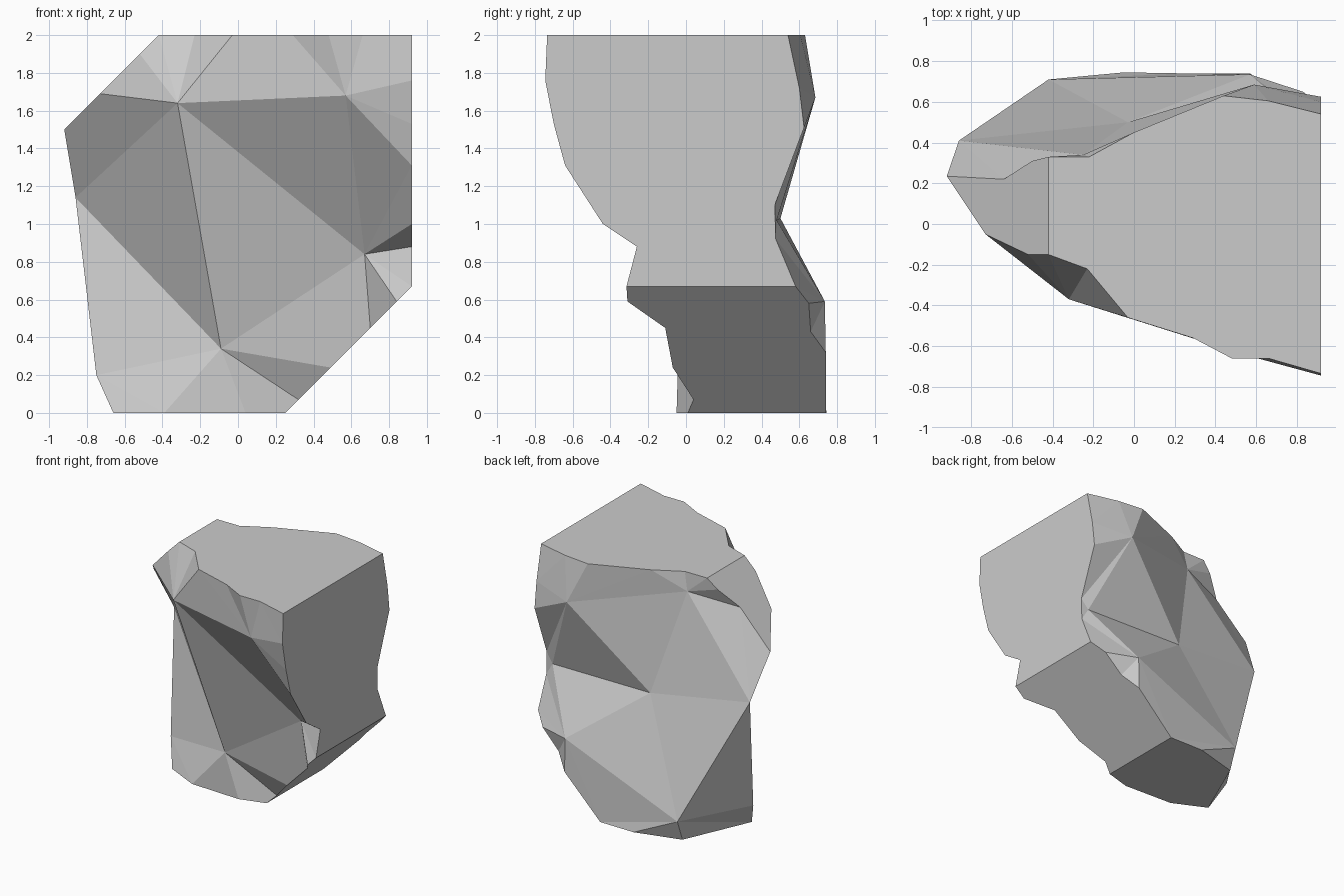
import bpy, bmesh
from mathutils import Vector
from mathutils.geometry import delaunay_2d_cdt

if "Cube" in bpy.data.objects:
    bpy.data.objects.remove(bpy.data.objects["Cube"])

# The rock is two faceted sheets (front and back) joined by flat cut sides.
# Each cut: (2D edge points, placement); points run clockwise seen from the front.
def chamfer(p): return (p[0], p[1], p[0] + 2.42)
def top(p): return (p[0], p[1], 2.0)
def right(p): return (0.92, p[0], p[1])
def slope(p): return (p[0], p[1], p[0] - 0.25)
def bottom(p): return (p[0], p[1], 0.0)

cuts = [
    (chamfer,
     [(-.92, .235), (-.73, -.05), (-.52, -.15), (-.42, -.15)],
     [(-.92, .235), (-.64, .22), (-.5, .31), (-.42, .33)]),
    (top,
     [(-.42, -.15), (-.23, -.22), (-.03, -.46), (.29, -.56), (.48, -.66), (.66, -.66), (.92, -.735)],
     [(-.42, .33), (-.22, .33), (0, .45), (.44, .63), (.66, .605), (.92, .54)]),
    (right,
     [(-.735, 2), (-.745, 1.76), (-.70, 1.53), (-.64, 1.31), (-.44, 1), (-.26, .88), (-.315, .67)],
     [(.54, 2), (.6, 1.72), (.625, 1.51), (.47, 1.1), (.475, .92), (.58, .67)]),
    (slope,
     [(.92, -.315), (.84, -.31), (.70, -.11), (.49, -.07), (.32, .04), (.25, .01)],
     [(.92, .58), (.83, .65), (.68, .66), (.57, .74), (.25, .74)]),
    (bottom,
     [(.25, .01), (.04, -.05), (-.39, -.03), (-.66, .10)],
     [(.25, .74), (-.05, .745), (-.42, .645), (-.66, .10)]),
]
left_edge = [(-.75, .21, .2), (-.86, .41, 1.14)]

# Peaks and hollows inside each sheet, and the ridges joining them (x, z targets)
front_peaks = {'A': (-.32, -.37, 1.64), 'B': (.57, -.65, 1.68),
               'C': (.67, -.15, .84), 'D': (-.09, -.04, .34)}
front_ridges = ['AB', 'AC', 'AD', 'BC', 'CD',
                ('A', -.86, 1.14), ('D', -.86, 1.14), ('D', -.75, .2), ('D', .32, .07),
                ('D', .49, .24), ('C', .92, 1), ('C', .92, .88), ('C', .84, .59),
                ('C', .70, .45), ('B', .92, 1.31), ('A', -.73, 1.69), ('A', -.03, 2)]
back_peaks = {'P': (.59, .685, 1.67), 'Q': (-.25, .34, 1.85), 'R': (-.03, .5, 1.03),
              'S': (.86, .48, 1.02), 'T': (.57, .735, .59), 'U': (-.42, .71, .17)}
back_ridges = ['PQ', 'PR', 'QR', 'RS', 'RT', 'RU', 'TU', 'ST',
               ('R', -.86, 1.14), ('U', -.86, 1.14), ('Q', -.86, 1.14), ('Q', -.64, 1.78),
               ('P', .92, 1.51), ('S', .92, 1.1), ('U', -.75, .2), ('U', .25, 0)]

bm = bmesh.new()
store = {}


def vert(p):
    key = tuple(round(c, 3) for c in p)
    if key not in store:
        store[key] = bm.verts.new(key)
    return store[key]


def sheet(side, peaks, ridges):
    outline = []
    for cut in cuts:
        outline += [cut[0](p) for p in cut[side]][:-1]
    outline += [cuts[-1][0](cuts[-1][side][-1])] + left_edge
    n = len(outline)
    pts = outline + list(peaks.values())
    index = {k: n + i for i, k in enumerate(peaks)}
    edges = [(i, (i + 1) % n) for i in range(n)]
    for r in ridges:
        if isinstance(r, str):
            edges.append((index[r[0]], index[r[1]]))
        else:
            near = min(range(n), key=lambda i: (pts[i][0] - r[1]) ** 2 + (pts[i][2] - r[2]) ** 2)
            edges.append((index[r[0]], near))
    res = delaunay_2d_cdt([Vector((p[0], p[2])) for p in pts], edges, [], 1, 1e-5)
    for f in res[2]:
        bm.faces.new([vert(pts[res[3][i][0]]) for i in f])


sheet(1, front_peaks, front_ridges)
sheet(2, back_peaks, back_ridges)

# Flat cut sides
for place, front, back in cuts:
    loop = []
    for p in front + back[::-1]:
        v = vert(place(p))
        if v not in loop:
            loop.append(v)
    bm.faces.new(loop)

bmesh.ops.recalc_face_normals(bm, faces=bm.faces)
mesh = bpy.data.meshes.new("rock")
bm.to_mesh(mesh)
bm.free()
rock = bpy.data.objects.new("rock", mesh)
bpy.context.collection.objects.link(rock)
